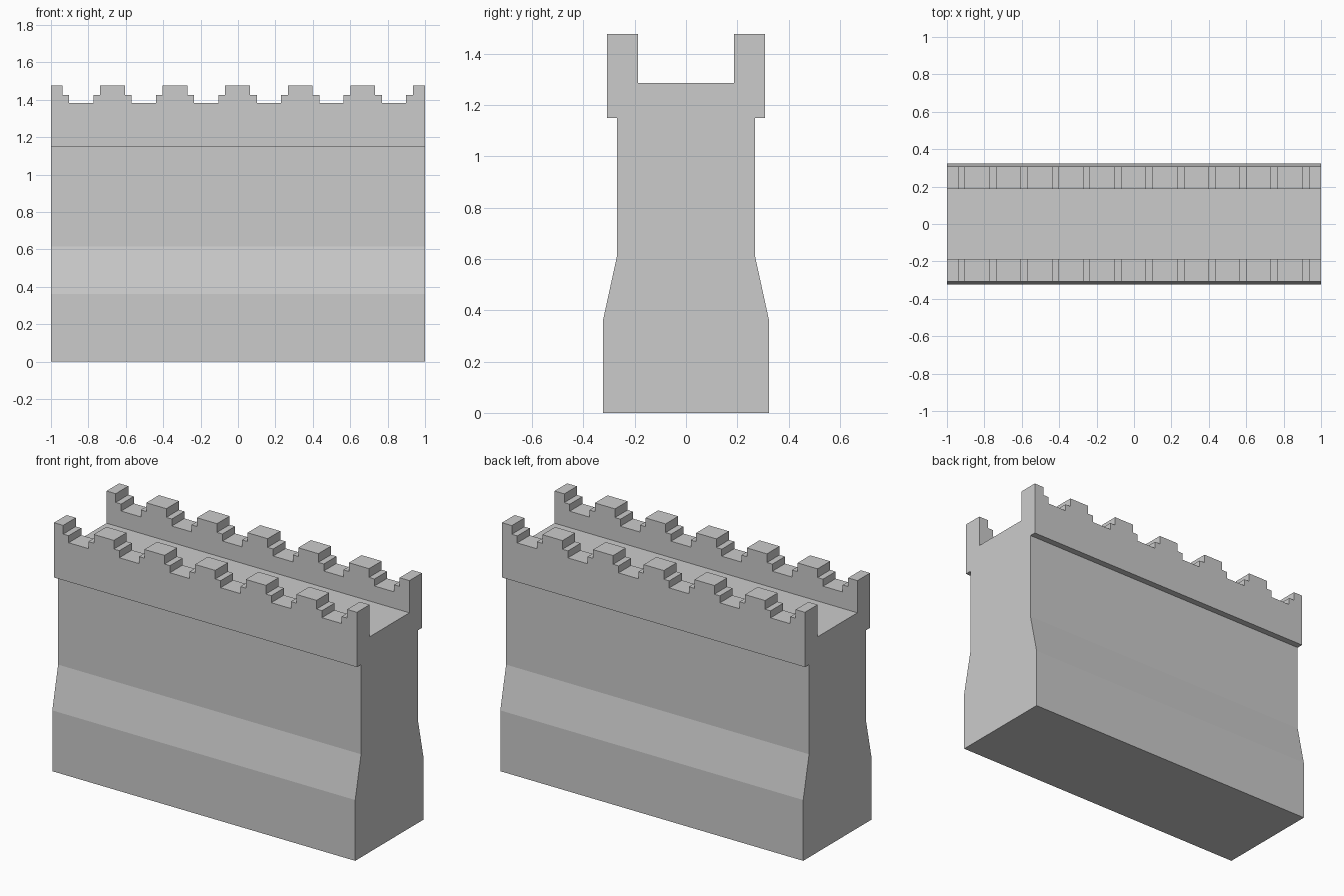
import bpy, bmesh
from mathutils import Vector

if "Cube" in bpy.data.objects:
    bpy.data.objects.remove(bpy.data.objects["Cube"])


def prism(bm, pts, push):
    """Add a closed prism: a profile swept along the push vector."""
    face = bm.faces.new([bm.verts.new(p) for p in pts])
    res = bmesh.ops.extrude_face_region(bm, geom=[face], use_keep_orig=True)
    verts = [g for g in res["geom"] if isinstance(g, bmesh.types.BMVert)]
    bmesh.ops.translate(bm, vec=Vector(push), verts=verts)


def finish(bm, name):
    bmesh.ops.recalc_face_normals(bm, faces=bm.faces)
    mesh = bpy.data.meshes.new(name)
    bm.to_mesh(mesh)
    bm.free()
    obj = bpy.data.objects.new(name, mesh)
    bpy.context.collection.objects.link(obj)
    return obj


# Wall: half cross-section (y, z) mirrored, swept along x
half = [(0.323, 0), (0.323, 0.363), (0.268, 0.615), (0.268, 1.15),
        (0.307, 1.15), (0.307, 1.477), (0.188, 1.477), (0.188, 1.285)]
section = half + [(-y, z) for y, z in reversed(half)]
bm = bmesh.new()
prism(bm, [(-1, y, z) for y, z in section], (2, 0, 0))
wall = finish(bm, "castle_wall")

# Crenel cutter: six stepped gaps through both parapets
PITCH, LOW, HIGH = 0.3345, 0.065, 0.101
bm = bmesh.new()
for i in range(6):
    x = (i - 2.5) * PITCH - 0.002
    gap = [(LOW, 1.383), (LOW, 1.425), (HIGH, 1.425), (HIGH, 1.6)]
    gap += [(-a, z) for a, z in reversed(gap)]
    prism(bm, [(x + a, -0.5, z) for a, z in gap], (0, 1, 0))
cutter = finish(bm, "crenel_cutter")
cutter.hide_render = True

# Cut the battlements
mod = wall.modifiers.new("crenels", "BOOLEAN")
mod.operation = "DIFFERENCE"
mod.solver = "EXACT"
mod.object = cutter
bpy.context.view_layer.objects.active = wall
bpy.ops.object.modifier_apply(modifier=mod.name)
bpy.data.objects.remove(cutter)
